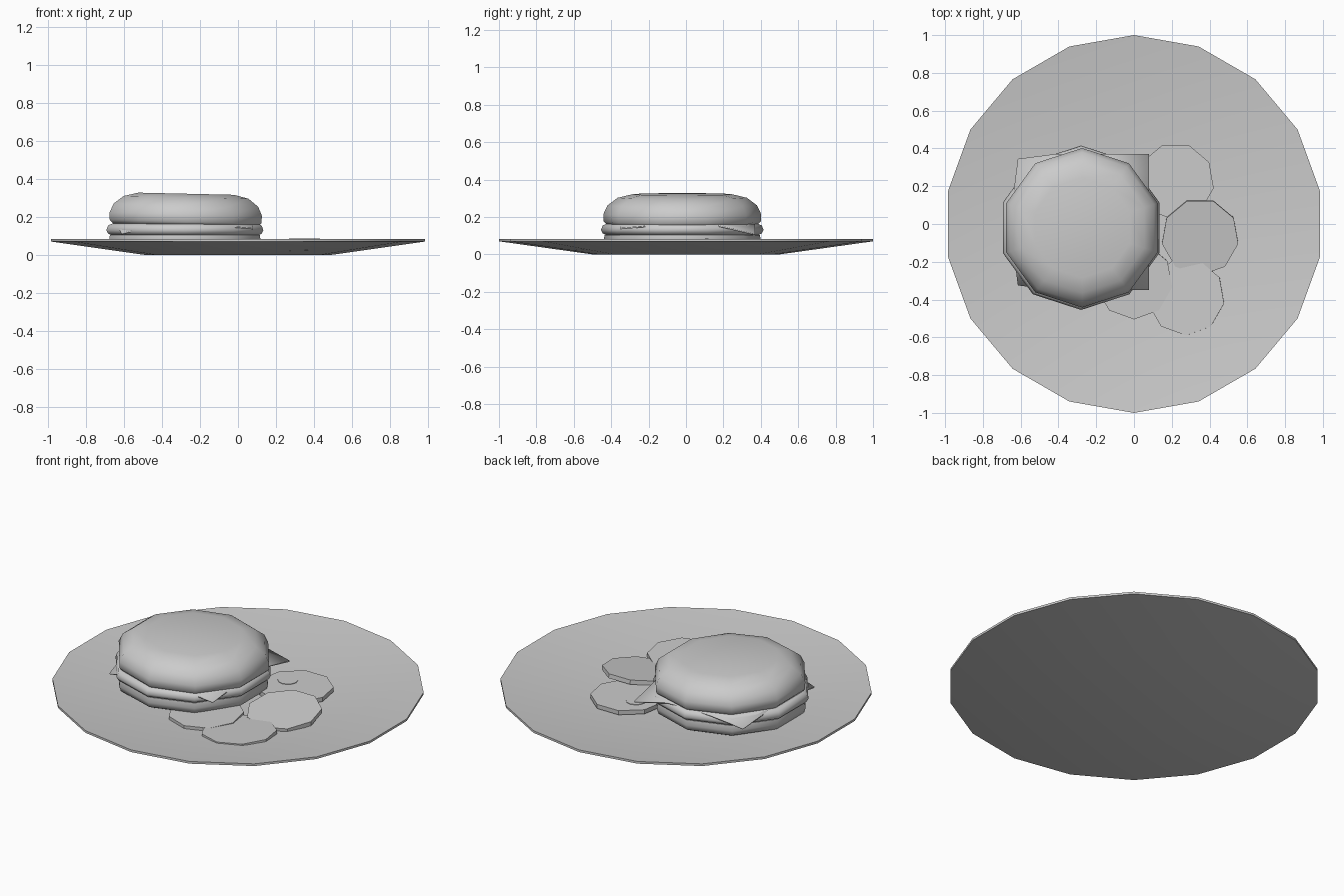
import bpy, bmesh, math
from mathutils import Matrix

if "Cube" in bpy.data.objects:
    bpy.data.objects.remove(bpy.data.objects["Cube"], do_unlink=True)

grey = bpy.data.materials.new("plain grey")
grey.use_nodes = True
grey.diffuse_color = (0.6, 0.6, 0.6, 1)
grey.node_tree.nodes["Principled BSDF"].inputs["Base Color"].default_value = (0.6, 0.6, 0.6, 1)


def finish(name, bm, angle):
    bmesh.ops.recalc_face_normals(bm, faces=bm.faces)
    mesh = bpy.data.meshes.new(name)
    bm.to_mesh(mesh)
    bm.free()
    mesh.materials.append(grey)
    obj = bpy.data.objects.new(name, mesh)
    bpy.context.collection.objects.link(obj)
    bpy.ops.object.select_all(action='DESELECT')
    obj.select_set(True)
    bpy.context.view_layer.objects.active = obj
    bpy.ops.object.shade_smooth_by_angle(angle=math.radians(angle))
    return obj


def lathe(name, profile, sides, location, tilt=(0, 0), angle=30, start=90):
    """Closed turned shape; profile runs bottom to top as (radius, z)."""
    bm = bmesh.new()
    rings = []
    for r, z in profile:
        turns = [math.radians(start) + math.tau * i / sides for i in range(sides)]
        rings.append([bm.verts.new((r * math.cos(t), r * math.sin(t), z)) for t in turns])
    for low, high in zip(rings, rings[1:]):
        for i in range(sides):
            j = (i + 1) % sides
            bm.faces.new((low[i], low[j], high[j], high[i]))
    bm.faces.new(rings[0])
    bm.faces.new(rings[-1])
    turn = Matrix.Rotation(math.radians(tilt[0]), 4, 'X') @ Matrix.Rotation(math.radians(tilt[1]), 4, 'Y')
    bm.transform(Matrix.Translation(location) @ turn)
    return finish(name, bm, angle)


# Shallow plate
lathe("plate", [(0.5, 0), (1, 0.07), (1, 0.083), (0.5, 0.02)], 18, (0, 0, 0))

# Burger layers
centre = (-0.28, -0.02, 0)
lathe("bottom_bun", [(0.36, 0.02), (0.41, 0.045), (0.42, 0.075), (0.415, 0.105)], 10, centre, angle=50)
lathe("patty", [(0.40, 0.10), (0.425, 0.112), (0.435, 0.13), (0.425, 0.155), (0.40, 0.165)],
      10, centre, angle=70)
lathe("top_bun", [(0.40, 0.155), (0.42, 0.175), (0.422, 0.215), (0.40, 0.262),
                  (0.345, 0.303), (0.265, 0.322)], 10, centre, tilt=(0, 1.3), angle=60)

# Cheese slice with drooping corners
bm = bmesh.new()
half, cut, cx, cy, top = 0.36, 0.22, -0.28, 0.01, 0.162
tip_heights = {(1, 1): 0.11, (-1, 1): 0.125, (-1, -1): 0.115, (1, -1): 0.142}
outline = []
for sx, sy in tip_heights:
    along_x = bm.verts.new((cx + sx * (half - cut), cy + sy * half, top))
    along_y = bm.verts.new((cx + sx * half, cy + sy * (half - cut), top))
    reach = half if sx > 0 else half - 0.025
    tip = bm.verts.new((cx + sx * reach, cy + sy * reach, tip_heights[sx, sy]))
    bm.faces.new((along_x, along_y, tip))
    outline += [along_y, along_x] if sx * sy > 0 else [along_x, along_y]
bm.faces.new(outline)
cheese = finish("cheese_slice", bm, 15)
thickness = cheese.modifiers.new("thickness", 'SOLIDIFY')
thickness.thickness = 0.008

# Loose vegetable slices: name, position of the top centre, tilt
slices = [
    ("upright_slice", (0.35, -0.07, 0.061), (7.5, 0)),
    ("back_slice", (0.22, 0.225, 0.053), (0, 0)),
    ("front_slice", (0.275, -0.385, 0.043), (-1, -2)),
    ("tucked_slice", (0.0, -0.30, 0.045), (2, 0)),
]
for name, spot, tilt in slices:
    lathe(name, [(0.205, -0.025), (0.205, 0)], 9, spot, tilt, start=270)

# Small round core on the back slice
lathe("slice_core", [(0.055, 0), (0.055, 0.003)], 12, (0.145, 0.26, 0.053))
